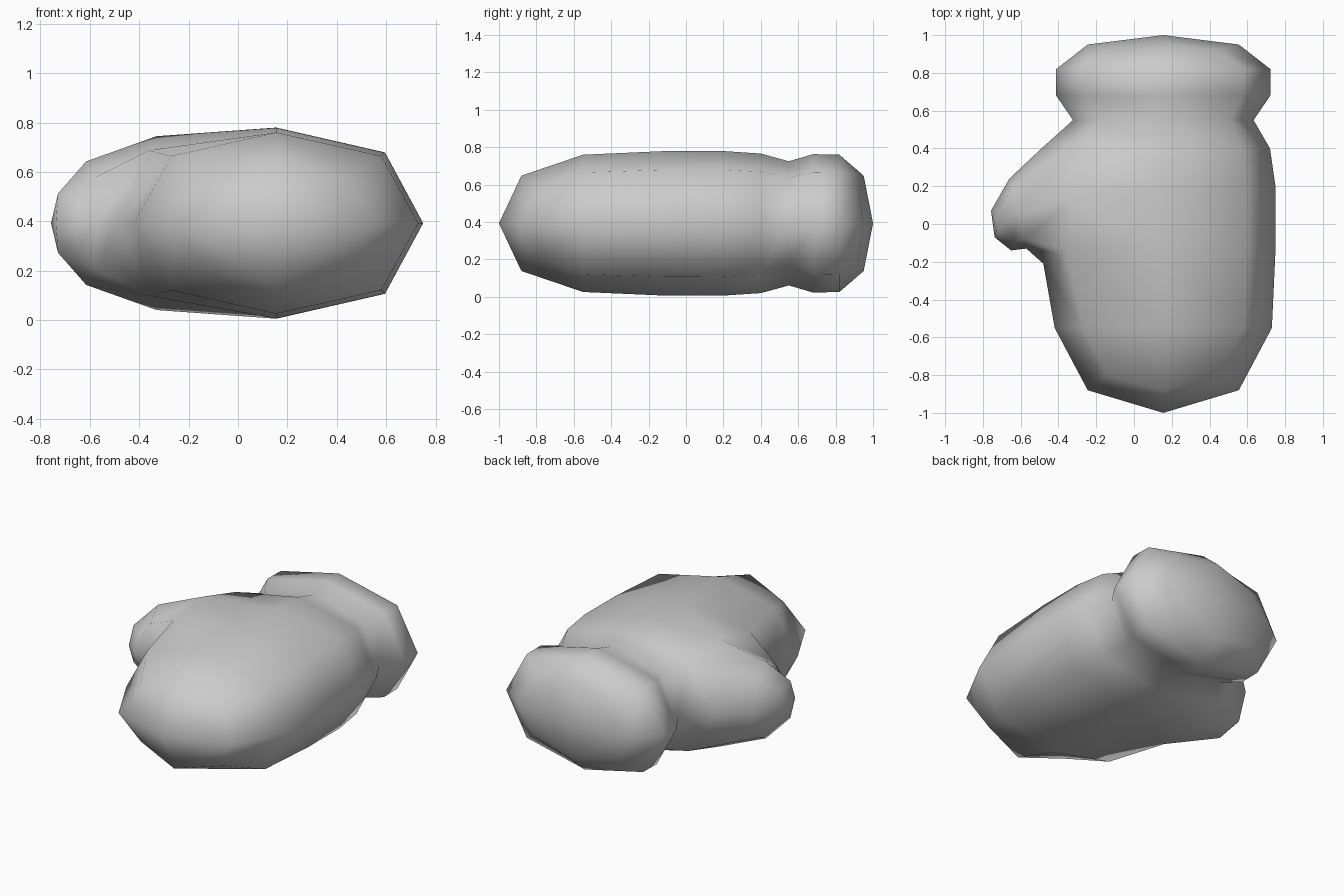
import bpy, bmesh
from mathutils import Vector

if "Cube" in bpy.data.objects:
    bpy.data.objects.remove(bpy.data.objects["Cube"])

CENTRE = Vector((0.155, 0, 0.3925))
CORNER = 0.74
# unit octagon with four mid points and four pulled-in corners
OCTAGON = [(1, 0), (CORNER, CORNER), (0, 1), (-CORNER, CORNER),
           (-1, 0), (-CORNER, -CORNER), (0, -1), (CORNER, -CORNER)]

grey = bpy.data.materials.new("light_grey")
grey.use_nodes = True
colour = (0.6, 0.6, 0.6, 1)
grey.diffuse_color = colour
grey.node_tree.nodes["Principled BSDF"].inputs["Base Color"].default_value = colour

bm = bmesh.new()


def ring(centre, side, up, corner_shift=Vector()):
    """Eight vertices around a centre; corners may slide along the shape."""
    return [bm.verts.new(centre + side * u + up * v + corner_shift * (i % 2))
            for i, (u, v) in enumerate(OCTAGON)]


def bridge(a, b, skip=()):
    for i in range(8):
        if i not in skip:
            j = (i + 1) % 8
            bm.faces.new((a[i], a[j], b[j], b[i]))


def cap(loop, tip):
    """Close a loop with four quads meeting at a tip."""
    point = bm.verts.new(tip)
    for i in range(0, 8, 2):
        bm.faces.new((loop[i], loop[i + 1], loop[(i + 2) % 8], point))


# hand and cuff: y, half width, half height, corner slide
stations = [(-0.88, 0.40, 0.255, 0.08), (-0.55, 0.575, 0.367, 0),
            (-0.12, 0.595, 0.386, 0), (0.19, 0.595, 0.387, 0),
            (0.40, 0.565, 0.373, 0), (0.55, 0.478, 0.332, 0),
            (0.68, 0.567, 0.37, 0), (0.82, 0.567, 0.367, 0),
            (0.95, 0.40, 0.255, -0.03)]
loops = [ring(CENTRE + Vector((0, y, 0)), Vector((w, 0, 0)), Vector((0, 0, h)),
              Vector((0, slide, 0))) for y, w, h, slide in stations]
for n in range(len(loops) - 1):
    bridge(loops[n], loops[n + 1], skip=(3, 4) if n in (2, 3) else ())
cap(loops[0], CENTRE + Vector((0, -1, 0)))
cap(loops[-1], CENTRE + Vector((0, 1, 0)))

# thumb opening, swollen towards the thumb
front, middle, rear = loops[2:5]


def place(vert, x, y, rise):
    vert.co = (x, y, CENTRE.z + rise)


place(front[4], -0.48, -0.21, 0)
place(rear[4], -0.49, 0.40, 0)
for k, sign in ((3, 1), (5, -1)):
    place(front[k], -0.36, -0.15, 0.295 * sign)
    place(middle[k], -0.33, 0.13, 0.352 * sign)
    place(rear[k], -0.30, 0.40, 0.285 * sign)
bm.verts.remove(middle[4])
opening = [rear[4], rear[3], middle[3], front[3],
           front[4], front[5], middle[5], rear[5]]

# thumb
knuckle = ring(Vector((-0.615, 0.055, CENTRE.z)), Vector((-0.045, 0.185, 0)),
               Vector((0, 0, 0.25)))
thumb_end = ring(Vector((-0.704, -0.035, CENTRE.z)), Vector((-0.053, 0.105, 0)),
                 Vector((0, 0, 0.12)), Vector((0.02, 0.02, 0)))
for k in (2, 6):
    thumb_end[k].co.x -= 0.025
bridge(opening, knuckle)
bridge(knuckle, thumb_end)
cap(thumb_end, (-0.738, -0.07, CENTRE.z))

bmesh.ops.recalc_face_normals(bm, faces=bm.faces)
for face in bm.faces:
    face.smooth = True
mesh = bpy.data.meshes.new("mitten")
bm.to_mesh(mesh)
bm.free()
mesh.materials.append(grey)
mitten = bpy.data.objects.new("mitten", mesh)
bpy.context.collection.objects.link(mitten)
